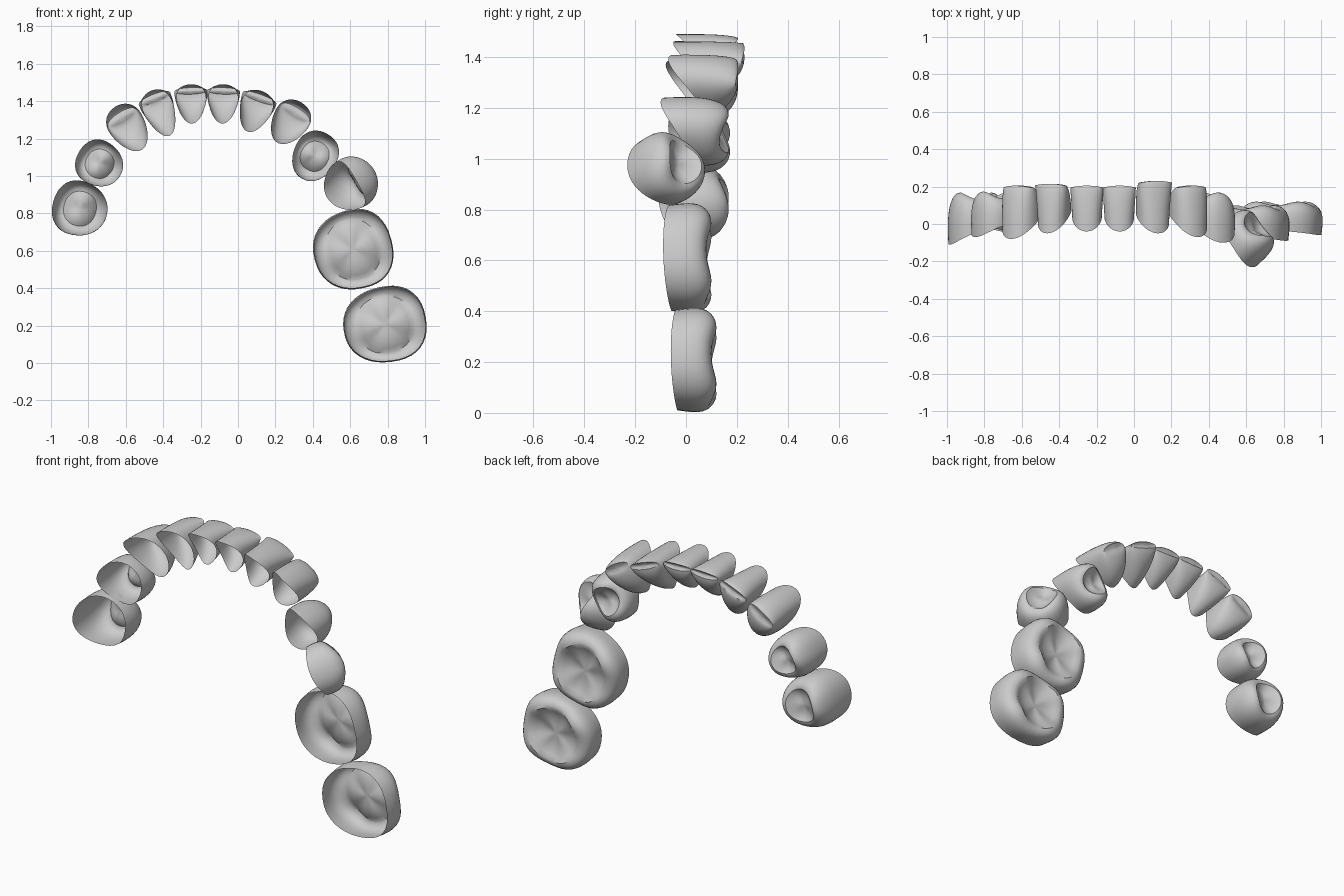
import bpy, bmesh, math
from mathutils import Vector

cube = bpy.data.objects.get("Cube")
if cube:
    bpy.data.objects.remove(cube, do_unlink=True)

enamel = bpy.data.materials.new("grey_enamel")
enamel.use_nodes = True
enamel.diffuse_color = (0.6, 0.6, 0.6, 1)
enamel.node_tree.nodes["Principled BSDF"].inputs["Base Color"].default_value = (0.6, 0.6, 0.6, 1)

SIDES, WALL = 40, 10
Y = Vector((0, 1, 0))

# Crown families: neck = gum width, taper = narrowing to the tongue side,
# edge_u/edge_v/shift = biting edge width, thickness and outward offset
INCISOR = dict(neck=0.87, taper=0.26, edge_u=1.0, edge_v=0.17, shift=0.66, curve=1.1,
               scallop=0.04, dip=0.004, cusp=-0.005, cusps=2, square=0.95, swell=0.05)
CANINE = dict(INCISOR, taper=0.2, edge_u=0.78, edge_v=0.22, shift=0.5, curve=1.35)
PREMOLAR = dict(neck=0.95, taper=0.1, edge_u=0.62, edge_v=0.6, shift=0.0, curve=2.0,
                scallop=0.04, dip=0.03, cusp=-0.018, cusps=2, square=0.92, swell=0.06)
MOLAR = dict(neck=0.95, taper=0.06, edge_u=0.74, edge_v=0.7, shift=0.0, curve=2.5,
             scallop=0.015, dip=0.04, cusp=-0.01, cusps=4, square=0.87, swell=0.06)


def power(value, exponent):
    return math.copysign(abs(value) ** exponent, value)


def tooth(name, kind, x, z, facing, width, depth, lip, tongue, top, tilt=0, y=0):
    """Open crown shell: gum margin at the front, biting surface at the back."""
    a, t = math.radians(facing), math.radians(tilt)
    out = Vector((math.cos(a), 0, math.sin(a)))
    side = Vector((math.sin(a), 0, -math.cos(a)))
    v_axis = out * math.cos(t) - Y * math.sin(t)
    h_axis = Y * math.cos(t) + out * math.sin(t)
    origin = Vector((x, y, z))
    w, d = width / 2, depth / 2
    bm = bmesh.new()

    def ring(k, r=1.0):
        verts = []
        for i in range(SIDES):
            ang = 2 * math.pi * i / SIDES
            c, s = power(math.cos(ang), kind["square"]), power(math.sin(ang), kind["square"])
            b = k ** kind["curve"]
            swell = 1 + kind["swell"] * math.sin(math.pi * k)
            gum_u = w * c * kind["neck"] * (1 + kind["taper"] * s)
            gum_h = tongue + (lip - tongue) * (s + 1) / 2 + kind["scallop"] * c * c
            # Biting surface: cusps on the rim around a broad central basin
            edge_h = top + kind["cusp"] * math.cos(kind["cusps"] * ang) * r
            edge_h -= kind["dip"] * (1 - r ** 3)
            u = (gum_u * (1 - b) + w * kind["edge_u"] * c * b) * swell * r
            v = d * (s * (1 - b) + (kind["edge_v"] * s * r + kind["shift"]) * b) * swell
            h = gum_h + (edge_h - gum_h) * math.sin(k * math.pi / 2) ** 0.9
            verts.append(bm.verts.new(origin + side * u + v_axis * v + h_axis * h))
        return verts

    rings = [ring(k / WALL) for k in range(WALL + 1)]
    rings += [ring(1, r) for r in (0.85, 0.6, 0.35, 0.12)]
    for low, high in zip(rings, rings[1:]):
        for i in range(SIDES):
            j = (i + 1) % SIDES
            bm.faces.new((low[i], low[j], high[j], high[i]))
    bm.faces.new(rings[-1])
    bmesh.ops.recalc_face_normals(bm, faces=bm.faces)
    # Outward normals: the biting surface must face along the crown axis
    bm.faces.ensure_lookup_table()
    if bm.faces[-1].normal.dot(h_axis) < 0:
        bmesh.ops.reverse_faces(bm, faces=bm.faces)
    mesh = bpy.data.meshes.new(name)
    bm.to_mesh(mesh)
    bm.free()
    mesh.materials.append(enamel)
    obj = bpy.data.objects.new(name, mesh)
    bpy.context.collection.objects.link(obj)
    bpy.ops.object.select_all(action="DESELECT")
    obj.select_set(True)
    bpy.context.view_layer.objects.active = obj
    bpy.ops.object.shade_smooth_by_angle(angle=math.radians(40))


# Right half of the arch
tooth("right_second_premolar", PREMOLAR, -0.845, 0.825, 165, 0.3, 0.29, -0.11, -0.04, 0.15)
tooth("right_first_premolar", PREMOLAR, -0.74, 1.065, 150, 0.25, 0.25, -0.07, -0.02, 0.155)
tooth("right_canine", CANINE, -0.585, 1.255, 122, 0.22, 0.27, -0.08, 0.05, 0.2)
tooth("right_outer_incisor", INCISOR, -0.415, 1.335, 112, 0.18, 0.26, -0.05, 0.07, 0.21)
tooth("right_inner_incisor", INCISOR, -0.25, 1.385, 92, 0.175, 0.21, -0.04, 0.06, 0.2)
# Left half of the arch
tooth("left_inner_incisor", INCISOR, -0.08, 1.385, 88, 0.175, 0.21, -0.04, 0.06, 0.2)
tooth("left_outer_incisor", INCISOR, 0.09, 1.345, 70, 0.19, 0.23, -0.05, 0.06, 0.225)
tooth("left_canine", CANINE, 0.275, 1.285, 58, 0.22, 0.25, -0.07, 0.07, 0.2)
tooth("left_first_premolar", PREMOLAR, 0.41, 1.105, 60, 0.24, 0.27, -0.1, 0.01, 0.15)
tooth("left_second_premolar", PREMOLAR, 0.615, 0.965, 30, 0.29, 0.28, -0.1, -0.09, 0.07,
      tilt=48, y=-0.06)
tooth("left_first_molar", MOLAR, 0.615, 0.605, 15, 0.43, 0.41, -0.09, -0.06, 0.09)
tooth("left_second_molar", MOLAR, 0.785, 0.205, 10, 0.41, 0.43, -0.06, -0.04, 0.11)
